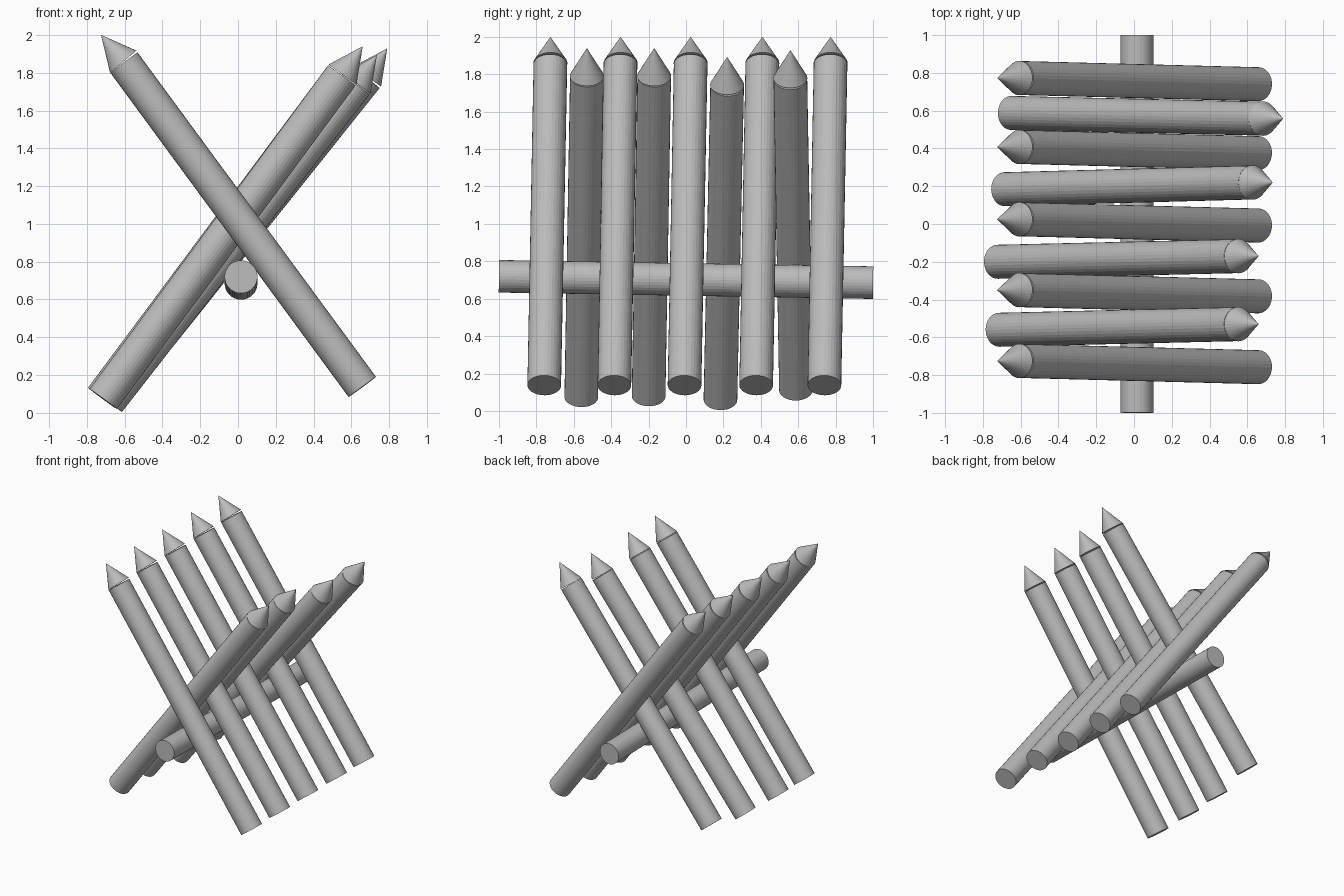
import bpy
from mathutils import Vector

cube = bpy.data.objects.get("Cube")
if cube:
    bpy.data.objects.remove(cube, do_unlink=True)

# Single plain grey for all the timber
grey = bpy.data.materials.new("timber_grey")
grey.use_nodes = True
color = (0.5, 0.5, 0.5, 1)
grey.diffuse_color = color
grey.node_tree.nodes["Principled BSDF"].inputs["Base Color"].default_value = color

RADIUS = 0.09
POINT_LENGTH = 0.184


def round_bar(name, start, end, r_start, r_end):
    """Flat-shaded cylinder or cone running from start to end."""
    start, end = Vector(start), Vector(end)
    axis = end - start
    bpy.ops.mesh.primitive_cone_add(vertices=32, radius1=r_start, radius2=r_end,
                                    depth=axis.length, location=(start + end) / 2)
    obj = bpy.context.object
    obj.name = name
    obj.rotation_euler = axis.to_track_quat("Z", "Y").to_euler()
    obj.data.materials.append(grey)
    return obj


def stake(name, foot, tip, point_dir):
    """Round shaft with a sharpened, slightly tilted point."""
    foot, tip = Vector(foot), Vector(tip)
    neck = tip - Vector(point_dir).normalized() * POINT_LENGTH
    shaft_end = neck - (neck - foot).normalized() * 0.006
    round_bar(name + "_shaft", foot, shaft_end, RADIUS, RADIUS)
    round_bar(name + "_point", neck, tip, RADIUS + 0.001, 0)


# Stakes leaning to the right, evenly spaced
for i, y in enumerate((-0.758, -0.383, -0.008, 0.375, 0.74)):
    stake(f"right_leaning_stake_{i + 1}", (0.658, y, 0.137),
          (-0.725, y + 0.033, 2.0), (-0.64, 0, 0.768))

# Stakes leaning to the left, set unevenly between the others
left_stakes = [
    ((-0.713, -0.56, 0.074), (0.66, -0.53, 1.94)),
    ((-0.722, -0.2, 0.079), (0.66, -0.17, 1.94)),
    ((-0.685, 0.184, 0.06), (0.735, 0.22, 1.893)),
    ((-0.65, 0.588, 0.112), (0.79, 0.558, 1.929)),
]
for i, (foot, tip) in enumerate(left_stakes):
    stake(f"left_leaning_stake_{i + 1}", foot, tip, (0.58, 0, 0.81))

# Long bar through the crossing
round_bar("cross_bar", (0.016, -1, 0.72), (0.016, 1, 0.686), 0.087, 0.087)
